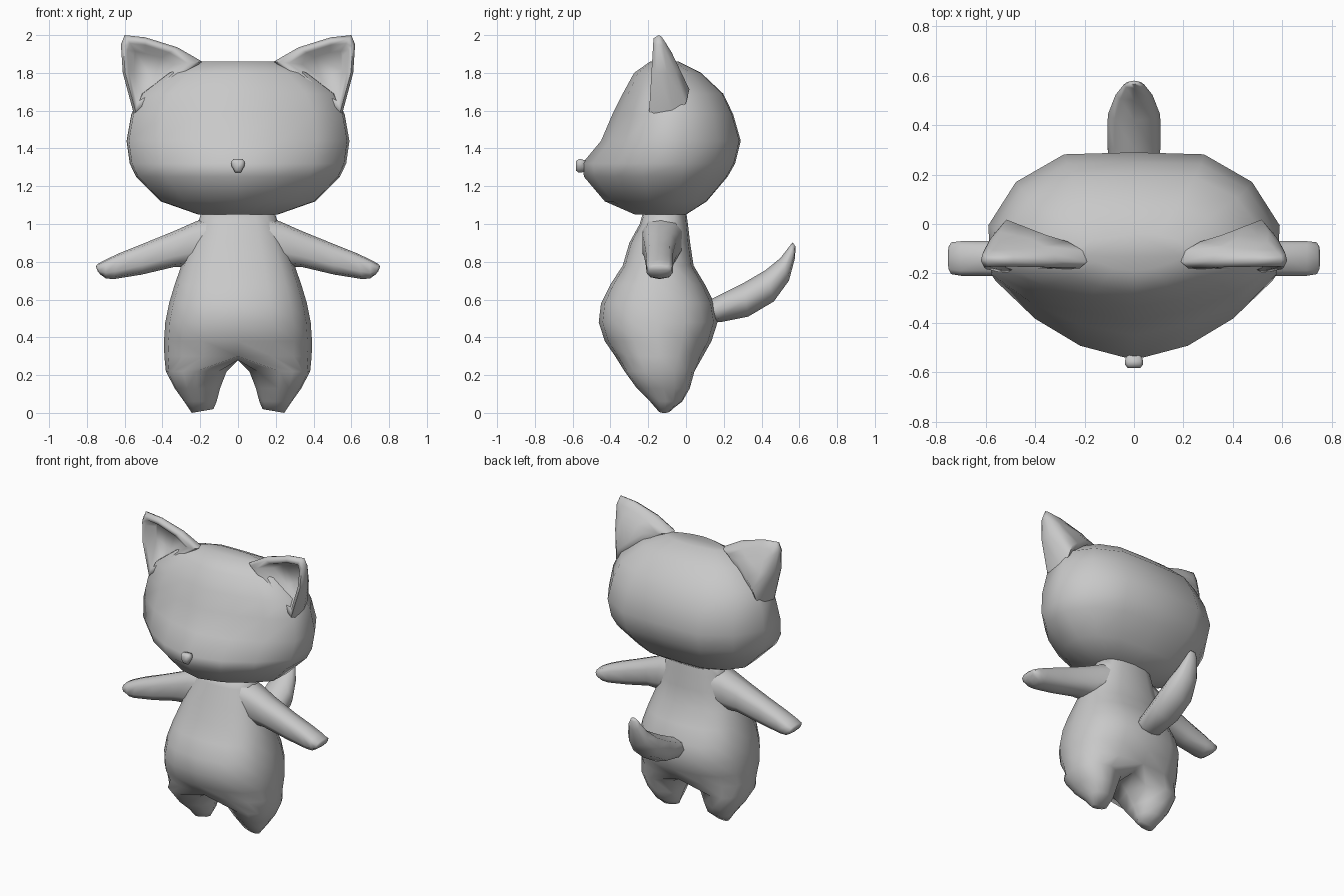
import bpy, bmesh, math

if "Cube" in bpy.data.objects:
    bpy.data.objects.remove(bpy.data.objects["Cube"])

fur = bpy.data.materials.new("grey_fur")
fur.diffuse_color = (0.58, 0.58, 0.58, 1)
fur.use_nodes = True
fur.node_tree.nodes["Principled BSDF"].inputs["Base Color"].default_value = fur.diffuse_color


def finish(bm, name):
    """Turn a bmesh into a smooth shaded grey object."""
    bmesh.ops.recalc_face_normals(bm, faces=bm.faces)
    me = bpy.data.meshes.new(name)
    bm.to_mesh(me)
    bm.free()
    me.materials.append(fur)
    ob = bpy.data.objects.new(name, me)
    bpy.context.collection.objects.link(ob)
    bpy.ops.object.select_all(action='DESELECT')
    ob.select_set(True)
    bpy.context.view_layer.objects.active = ob
    bpy.ops.object.shade_smooth_by_angle(angle=math.radians(75))
    return ob


def bridge(bm, a, b):
    n = len(a)
    for i in range(n):
        j = (i + 1) % n
        bm.faces.new((a[i], a[j], b[j], b[i]))


def loft(name, rings):
    """Skin closed rings of points and cap both ends."""
    bm = bmesh.new()
    loops = [[bm.verts.new(p) for p in r] for r in rings]
    for a, b in zip(loops, loops[1:]):
        bridge(bm, a, b)
    bm.faces.new(loops[0])
    bm.faces.new(loops[-1])
    return finish(bm, name)


def flip(rings):
    return [[(-x, y, z) for x, y, z in r] for r in rings]


def sgnpow(v, e):
    return math.copysign(abs(v) ** e, v)


# Head: pointed muzzle in front, flat at the back (z, half width, front, back)
half = [(0, -1), (.38, -.87), (.70, -.62), (.98, -.27), (1, .26), (.81, .70), (.48, .98), (0, 1)]
section = half + [(-x, y) for x, y in half[-2:0:-1]]
head_rows = [(1.05, .21, -.27, 0), (1.12, .41, -.43, .11), (1.25, .54, -.54, .22),
             (1.32, .573, -.55, .26), (1.44, .59, -.45, .29), (1.58, .565, -.39, .25),
             (1.69, .515, -.335, .197), (1.80, .37, -.275, .08), (1.86, .21, -.19, -.04)]
MID = -.11
loft("head", [[(x * w, MID + y * ((MID - f) if y < 0 else (b - MID)), z) for x, y in section]
              for z, w, f, b in head_rows])

# Ears: hollow front, rounded back that runs into the head
outline = [(.19, 1.86), (.32, 1.935), (.49, 1.988), (.60, 2.0), (.62, 1.95),
           (.61, 1.80), (.548, 1.57), (.40, 1.69)]


def ear_ring(s, depth):
    cx, cz = .49, 1.83
    pts = [(cx + (x - cx) * s, cz + (z - cz) * s) for x, z in outline]
    return [(x, depth(z), z) for x, z in pts]


def rim(z):
    return -.165 - .06 * (2 - z)


ear = [ear_ring(.5, lambda z: -.10), ear_ring(.74, rim), ear_ring(.9, lambda z: rim(z) - .006),
       ear_ring(1, lambda z: rim(z) + .02), ear_ring(.95, lambda z: -.13 + .15 * (2 - z)),
       ear_ring(.74, lambda z: -.12 + .33 * (2 - z)), ear_ring(.45, lambda z: -.12 + .48 * (2 - z))]
loft("right_ear", ear)
loft("left_ear", flip(ear))

# Nose
nose_shape = [(-.025, 1.343), (.025, 1.343), (.037, 1.328), (.033, 1.305),
              (.015, 1.272), (-.015, 1.272), (-.033, 1.305), (-.037, 1.328)]
loft("nose", [[(x * s, y, 1.31 + (z - 1.31) * s) for x, z in nose_shape]
              for s, y in ((.8, -.53), (1, -.555), (1, -.568), (.7, -.583))])

# Body: torso rings, then the lowest ring splits into two legs
torso_rows = [(1.07, .19, -.225, 0), (1.0, .215, -.245, .01), (.9, .25, -.30, .022),
              (.78, .30, -.335, .04), (.68, .335, -.40, .10), (.58, .365, -.45, .15),
              (.48, .385, -.462, .167), (.38, .392, -.43, .135), (.30, .39, -.375, .09)]
leg_rows = [(.22, .06, .382, -.325, .045), (.13, .095, .335, -.26, .02),
            (.06, .113, .285, -.19, -.02), (.008, .13, .245, -.145, -.085)]
bm = bmesh.new()
loops = []
for z, w, f, b in torso_rows:
    ring = []
    for k in range(16):
        t = -math.pi / 2 + k * math.pi / 8
        ring.append(bm.verts.new((w * sgnpow(math.cos(t), .8) if k % 8 else 0,
                                  (f + b) / 2 + (b - f) / 2 * sgnpow(math.sin(t), .85), z)))
    loops.append(ring)
for a, c in zip(loops, loops[1:]):
    bridge(bm, a, c)
bm.faces.new(loops[0])
low = loops[-1]
crotch = [bm.verts.new((0, y, .28)) for y in (.0, -.14, -.28)]
angles = [-90 + 22.5 * k for k in range(9)] + [135, 180, 225]
for side, outer in ((1, low[:9]), (-1, [low[0]] + low[:7:-1])):
    prev = outer + crotch
    for z, xi, xo, f, b in leg_rows:
        ring = []
        for d in angles:
            t = math.radians(d)
            x = (xi + xo) / 2 + (xo - xi) / 2 * sgnpow(math.cos(t), .85)
            y = (f + b) / 2 + (b - f) / 2 * sgnpow(math.sin(t), .9)
            if z < .01:  # sole rises a little toward the inside
                h = .02 * (xo - x) / (xo - xi)
            else:
                h = z
            ring.append(bm.verts.new((side * x, y, max(0, h))))
        bridge(bm, prev, ring)
        prev = ring
    bm.faces.new(prev)
finish(bm, "body")

# Arms (x at top, x at bottom, top z, bottom z, front, back)
arm_rows = [(.12, .17, 1.045, .80, -.235, -.01), (.22, .27, 1.015, .775, -.235, -.03),
            (.34, .34, .962, .772, -.225, -.05), (.50, .51, .897, .732, -.215, -.065),
            (.625, .66, .847, .708, -.212, -.067), (.70, .70, .812, .712, -.212, -.067),
            (.745, .728, .787, .732, -.205, -.072), (.753, .742, .775, .748, -.185, -.09)]
arm = []
for xt, xb, zt, zb, f, b in arm_rows:
    ring = []
    for k in range(10):
        t = math.tau * k / 10 + math.pi / 2
        c, s = sgnpow(math.cos(t), .7), sgnpow(math.sin(t), .75)
        m = (s + 1) / 2
        ring.append((xb + (xt - xb) * m, (f + b) / 2 + (b - f) / 2 * c, zb + (zt - zb) * m))
    arm.append(ring)
loft("right_arm", arm)
loft("left_arm", flip(arm))

# Tail (upper y, upper z, lower y, lower z, half width)
tail_rows = [(.06, .59, .10, .49, .075), (.14, .605, .18, .48, .09), (.30, .685, .33, .51, .108),
             (.42, .755, .465, .59, .106), (.50, .82, .545, .70, .075),
             (.55, .885, .577, .82, .042), (.565, .903, .58, .88, .02)]
tail = []
for yu, zu, yl, zl, w in tail_rows:
    ring = []
    for k in range(8):
        t = math.tau * k / 8 + math.pi / 2
        m = (math.sin(t) + 1) / 2
        ring.append((w * sgnpow(math.cos(t), .85), yl + (yu - yl) * m, zl + (zu - zl) * m))
    tail.append(ring)
loft("tail", tail)
